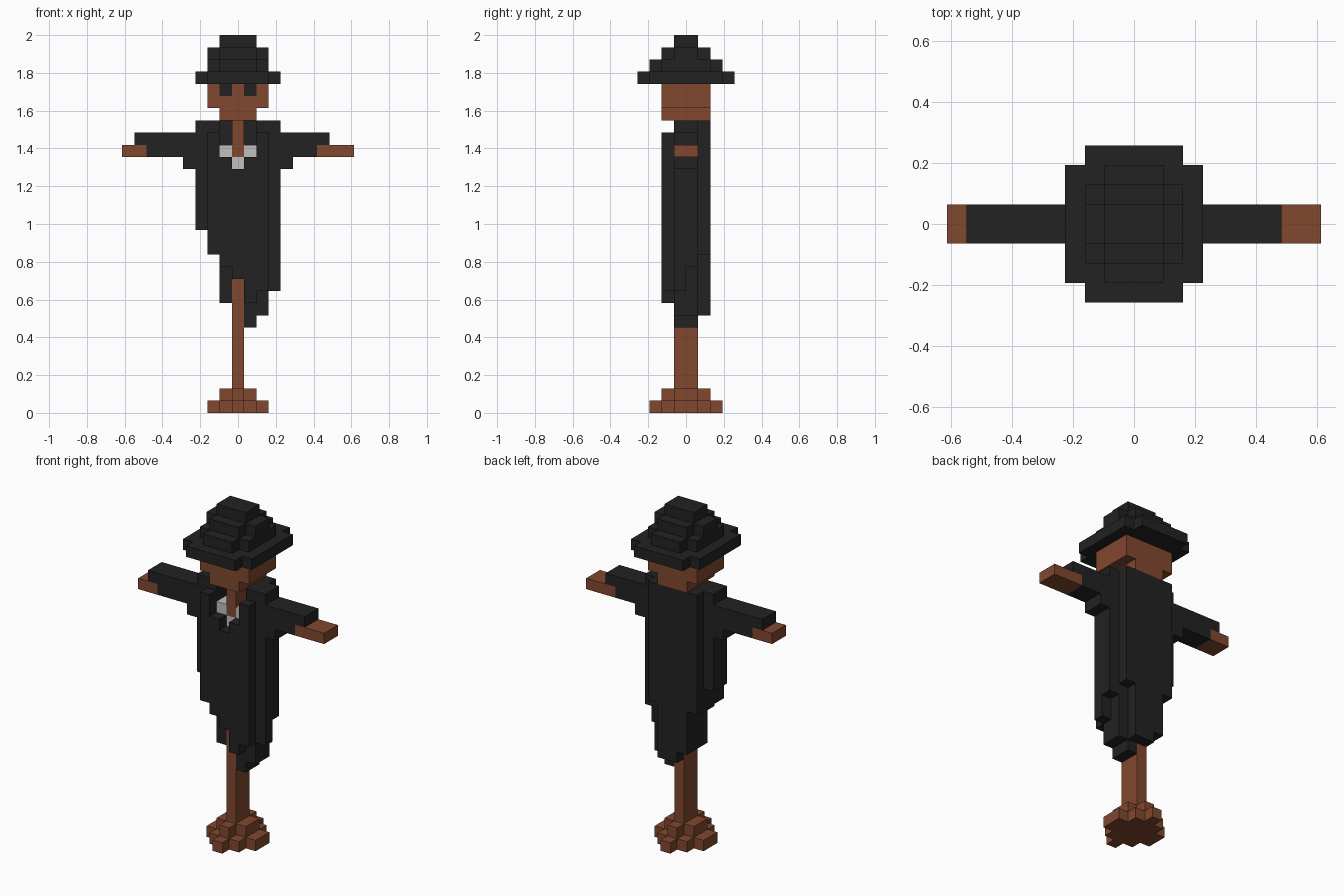
import bpy
import bmesh

U = 2 / 31  # size of one block

if "Cube" in bpy.data.objects:
    bpy.data.objects.remove(bpy.data.objects["Cube"], do_unlink=True)


def make_material(name, rgb):
    mat = bpy.data.materials.new(name)
    mat.use_nodes = True
    color = (*rgb, 1)
    mat.diffuse_color = color
    bsdf = next(n for n in mat.node_tree.nodes if n.type == 'BSDF_PRINCIPLED')
    bsdf.inputs["Base Color"].default_value = color
    return mat


BLACK, WOOD, WHITE = range(3)
materials = [
    make_material("black cloth", (0.016, 0.016, 0.016)),
    make_material("brown wood", (0.22, 0.065, 0.028)),
    make_material("pale shirt", (0.53, 0.53, 0.53)),
]

cells = {}  # block position -> (part, colour)


def box(part, color, xs, ys, zs):
    """Fill columns xs (inclusive) and spans ys, zs; later boxes overwrite."""
    for x in range(xs[0], xs[1] + 1):
        for y in range(*ys):
            for z in range(*zs):
                cells[x, y, z] = (part, color)


def slab(part, color, zs, *rects):
    """Layer made of centred rectangles given as (x reach, y reach)."""
    for rx, ry in rects:
        box(part, color, (-rx, rx), (-ry, ry), zs)


# Coat: front, middle and back layers with a ragged hem
for x, hem in zip(range(-2, 3), (13, 12, 11, 9, 10)):
    top = 23 - (0, 2, 3)[2 - abs(x)]
    box("coat", BLACK, (x, x), (-2, -1), (hem, top))
for x, hem in zip(range(-3, 4), (15, 13, 9, 11, 7, 8, 10)):
    top = 24 if abs(x) > 1 else 21
    box("coat", BLACK, (x, x), (-1, 1), (hem, top))
for z in (10, 11):
    del cells[3, 0, z]
for x, hem in zip(range(-2, 3), (13, 9, 8, 8, 13)):
    box("coat", BLACK, (x, x), (1, 2), (hem, 24))

# Sleeves and hands
box("right_sleeve", BLACK, (-8, -4), (-1, 1), (21, 23))
box("left_sleeve", BLACK, (4, 7), (-1, 1), (21, 23))
box("right_sleeve", BLACK, (-4, -4), (-1, 1), (20, 21))
box("left_sleeve", BLACK, (4, 4), (-1, 1), (20, 21))
box("right_hand", WOOD, (-9, -8), (-1, 1), (21, 22))
box("left_hand", WOOD, (7, 9), (-1, 1), (21, 22))

# Pole, stepped foot and shirt
slab("foot", WOOD, (0, 1), (0, 3), (1, 2), (2, 1))
slab("foot", WOOD, (1, 2), (0, 2), (1, 1))
box("pole", WOOD, (0, 0), (-1, 1), (2, 24))
box("shirt", WHITE, (0, 0), (-1, 0), (20, 21))
for x in (-1, 1):
    box("shirt", WHITE, (x, x), (-1, 1), (21, 22))

# Head with flush dark eyes
slab("head", WOOD, (24, 25), (1, 2))
slab("head", WOOD, (25, 27), (2, 2))
for x in (-1, 1):
    box("head", BLACK, (x, x), (-2, -1), (26, 27))

# Hat: brim and stepped crown
slab("hat", BLACK, (27, 28), (2, 4), (3, 3))
slab("hat", BLACK, (28, 29), (1, 3), (2, 2))
slab("hat", BLACK, (29, 30), (1, 2), (2, 1))
slab("hat", BLACK, (30, 31), (1, 1))


def build(part):
    """Mesh the exposed block faces of one part."""
    bm = bmesh.new()
    verts = {}
    for cell, (owner, color) in cells.items():
        if owner != part:
            continue
        for axis in range(3):
            for side in (0, 1):
                near = list(cell)
                near[axis] += 2 * side - 1
                if tuple(near) in cells:
                    continue
                ring = []
                for a, b in ((0, 0), (1, 0), (1, 1), (0, 1)):
                    p = list(cell)
                    p[axis] += side
                    p[(axis + 1) % 3] += a
                    p[(axis + 2) % 3] += b
                    key = tuple(p)
                    if key not in verts:
                        verts[key] = bm.verts.new(
                            ((p[0] - 0.5) * U, p[1] * U, p[2] * U))
                    ring.append(verts[key])
                face = bm.faces.new(ring if side else ring[::-1])
                face.material_index = color
    mesh = bpy.data.meshes.new(part)
    bm.to_mesh(mesh)
    bm.free()
    for mat in materials:
        mesh.materials.append(mat)
    bpy.context.collection.objects.link(bpy.data.objects.new(part, mesh))


for part in sorted({owner for owner, _ in cells.values()}):
    build(part)
